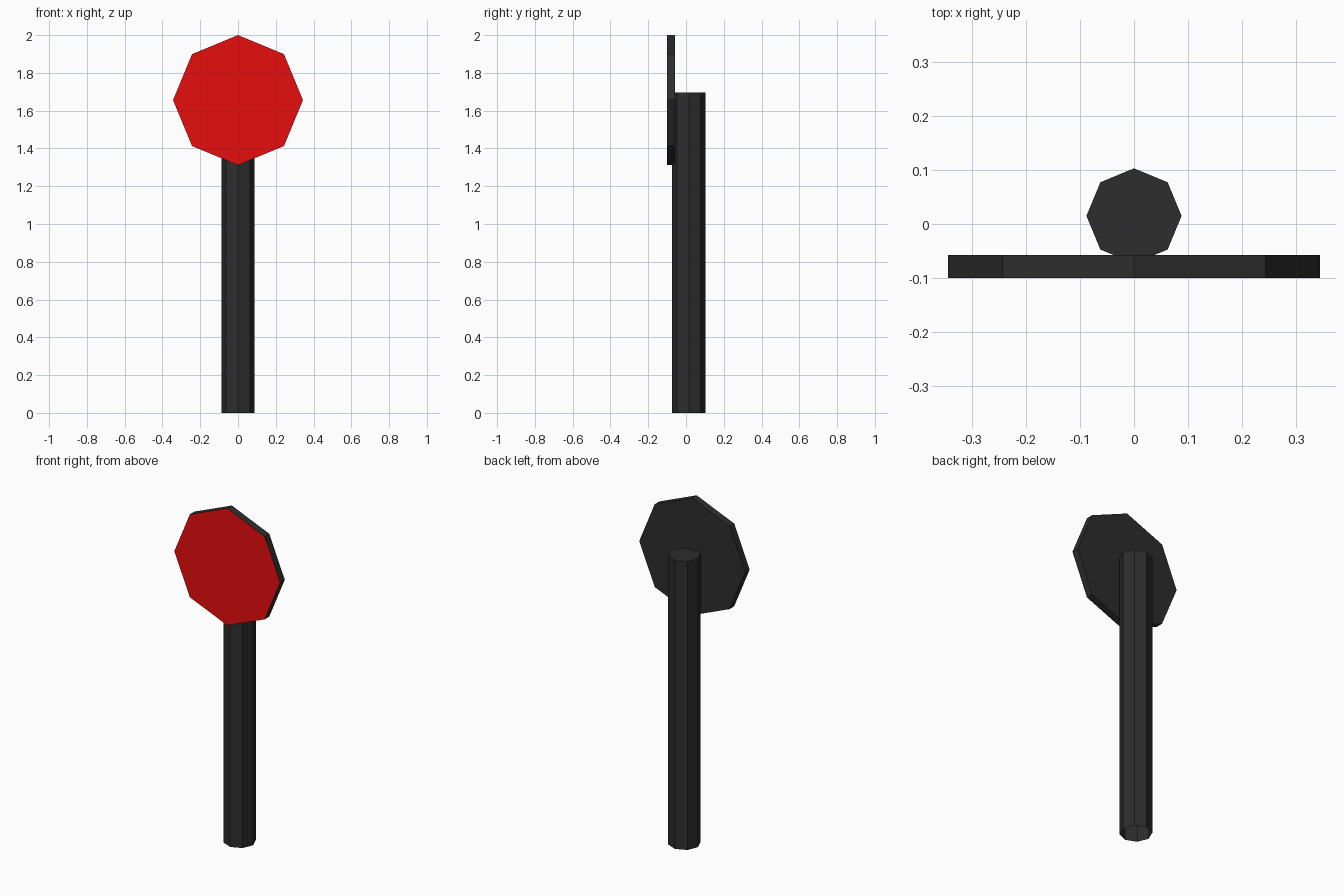
import bpy, bmesh
from math import radians
from mathutils import Matrix

if "Cube" in bpy.data.objects:
    bpy.data.objects.remove(bpy.data.objects["Cube"])


def material(name, color):
    mat = bpy.data.materials.new(name)
    mat.diffuse_color = color
    mat.use_nodes = True
    mat.node_tree.nodes["Principled BSDF"].inputs["Base Color"].default_value = mat.diffuse_color
    return mat


def octagon_prism(name, radius, depth, matrix, materials, edit):
    """Eight-sided prism; edit(bm) adjusts faces after placement."""
    bm = bmesh.new()
    bmesh.ops.create_cone(bm, cap_ends=True, segments=8, radius1=radius,
                          radius2=radius, depth=depth, matrix=matrix)
    bm.normal_update()
    edit(bm)
    mesh = bpy.data.meshes.new(name)
    bm.to_mesh(mesh)
    bm.free()
    for mat in materials:
        mesh.materials.append(mat)
    obj = bpy.data.objects.new(name, mesh)
    bpy.context.collection.objects.link(obj)
    return obj


def open_bottom(bm):
    faces = [f for f in bm.faces if f.normal.z < -0.9]
    bmesh.ops.delete(bm, geom=faces, context='FACES_ONLY')


def paint_front(bm):
    for f in bm.faces:
        f.material_index = int(f.normal.y < -0.9)


dark = material("dark_metal", (0.027, 0.026, 0.027, 1))
red = material("red_paint", (0.8, 0.004, 0.004, 1))

# Hollow-ended pole
octagon_prism("pole", 0.088, 1.695, Matrix.Translation((0, 0.015, 0.8475)),
              [dark], open_bottom)

# Sign plate, point up, with a red front
octagon_prism("sign_plate", 0.344, 0.043,
              Matrix.Translation((0, -0.0785, 1.656)) @ Matrix.Rotation(radians(90), 4, 'X'),
              [dark, red], paint_front)
